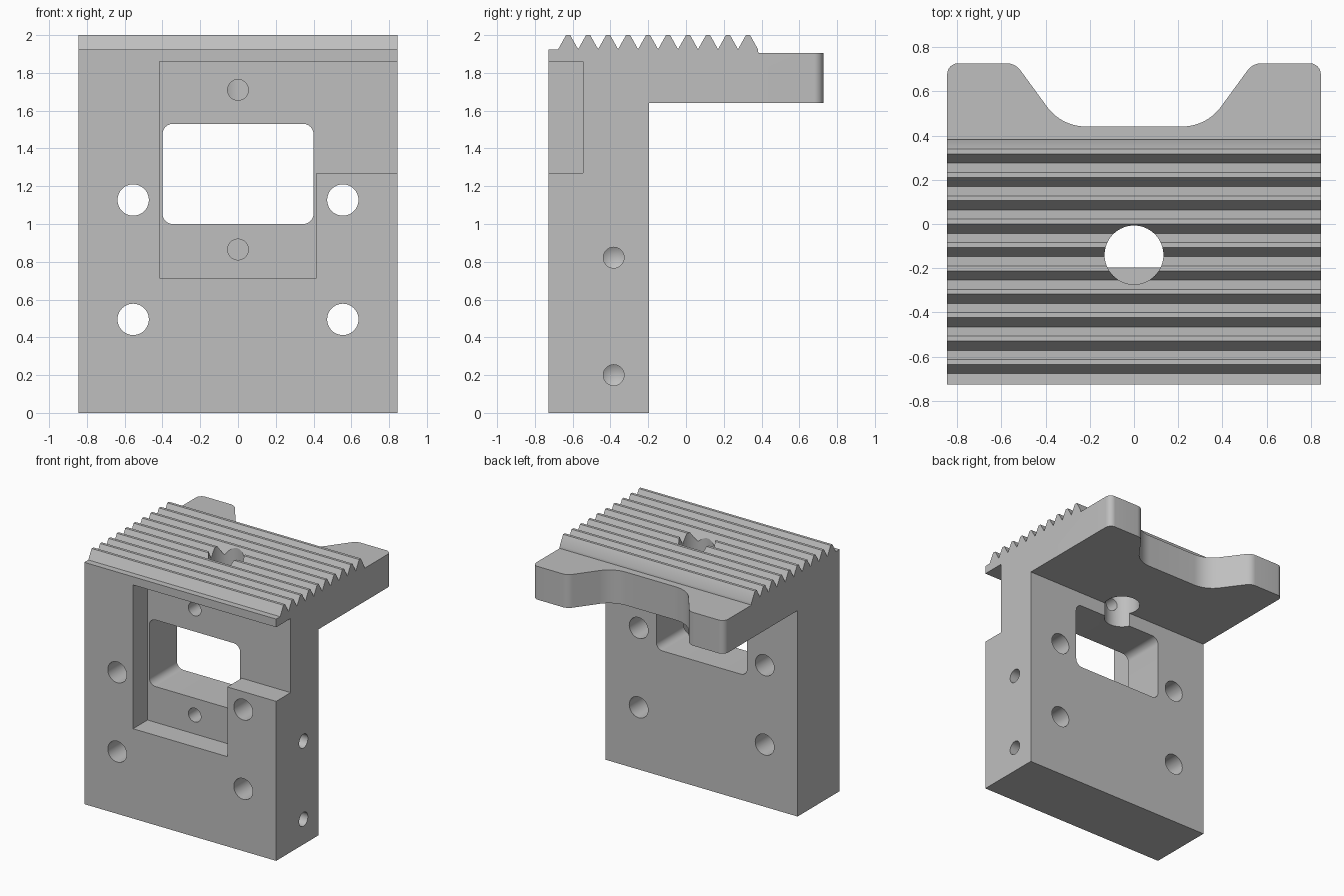
import bpy, bmesh, math
from mathutils import Vector

cube = bpy.data.objects.get("Cube")
if cube:
    bpy.data.objects.remove(cube, do_unlink=True)

grey = bpy.data.materials.new("plain grey")
grey.use_nodes = True
grey.diffuse_color = (0.52, 0.52, 0.52, 1)
grey.node_tree.nodes["Principled BSDF"].inputs["Base Color"].default_value = (0.52, 0.52, 0.52, 1)

PLACE = {
    "x": lambda u, v, d: (d, u, v),
    "y": lambda u, v, d: (u, d, v),
    "z": lambda u, v, d: (u, v, d),
}


def prism(name, outline, axis, start, end, tip=0.0):
    """Extrude a 2D outline along an axis; tip adds a drill point at the start."""
    place = PLACE[axis]
    bm = bmesh.new()
    a = [bm.verts.new(place(u, v, start)) for u, v in outline]
    b = [bm.verts.new(place(u, v, end)) for u, v in outline]
    n = len(outline)
    cap = bm.faces.new(a)
    bm.faces.new(b[::-1])
    for i in range(n):
        j = (i + 1) % n
        bm.faces.new((a[j], a[i], b[i], b[j]))
    if tip:
        point = bmesh.ops.poke(bm, faces=[cap])["verts"][0]
        point.co += Vector(place(0, 0, -tip))
    bmesh.ops.recalc_face_normals(bm, faces=bm.faces)
    mesh = bpy.data.meshes.new(name)
    bm.to_mesh(mesh)
    bm.free()
    mesh.materials.append(grey)
    obj = bpy.data.objects.new(name, mesh)
    bpy.context.collection.objects.link(obj)
    return obj


def circle(u, v, r, n=48):
    return [(u + r * math.cos(2 * math.pi * i / n), v + r * math.sin(2 * math.pi * i / n))
            for i in range(n)]


def rounded(corners, steps=10):
    """Replace each (u, v, radius) corner with an arc."""
    out = []
    for i, (u, v, r) in enumerate(corners):
        p = Vector((u, v))
        if r == 0:
            out.append((u, v))
            continue
        to_prev = (Vector(corners[i - 1][:2]) - p).normalized()
        to_next = (Vector(corners[(i + 1) % len(corners)][:2]) - p).normalized()
        half = to_prev.angle(to_next) / 2
        centre = p + (to_prev + to_next).normalized() * (r / math.sin(half))
        s = p + to_prev * (r / math.tan(half)) - centre
        e = p + to_next * (r / math.tan(half)) - centre
        for k in range(steps + 1):
            t = k / steps
            # spherical blend between the two tangent points
            sweep = math.pi - 2 * half
            q = (s * math.sin((1 - t) * sweep) + e * math.sin(t * sweep)) / math.sin(sweep)
            out.append(tuple(centre + q))
    return out


def combine(target, cutter, operation):
    mod = target.modifiers.new(operation, "BOOLEAN")
    mod.operation = operation
    mod.solver = "EXACT"
    mod.object = cutter
    cutter.hide_render = True
    bpy.context.view_layer.objects.active = target
    bpy.ops.object.modifier_apply(modifier=mod.name)
    bpy.data.objects.remove(cutter, do_unlink=True)


# Side profile: upright wall, overhanging plate and ten ridges on top
W, D = 0.845, 0.727
PITCH, VALLEY, PEAK, FLAT = 0.1058, 1.925, 2.0, 0.011
profile = [(-0.8, 0), (-0.197, 0), (-0.197, 1.64), (0.8, 1.64), (0.8, 1.905), (0.383, 1.905)]
for i in reversed(range(10)):
    y = -0.624 + PITCH * i
    profile += [(y + PITCH / 2, VALLEY), (y + FLAT, PEAK), (y - FLAT, PEAK)]
profile += [(-0.624 - PITCH / 2, VALLEY), (-0.8, VALLEY)]
bracket = prism("ridged_bracket", profile, "x", -1, 1)

# Plan outline: rounded rear arms with a flared recess between them
arm = [(W, D, 0.05), (0.537, D, 0.08), (0.328, 0.441, 0.216)]
plan = [(-W, -D, 0), (W, -D, 0)] + arm + [(-x, y, r) for x, y, r in reversed(arm)]
combine(bracket, prism("plan_trim", rounded(plan), "z", -0.2, 2.2), "INTERSECT")

# Front pocket, open towards the left side
pocket = [(-0.415, 0.715), (0.415, 0.715), (0.415, 1.27), (1.1, 1.27), (1.1, 1.86), (-0.415, 1.86)]
combine(bracket, prism("pocket_cutter", pocket, "y", -1, -0.545), "DIFFERENCE")

# Rounded window through the wall
window = [(-0.4, 1.0, 0.055), (0.4, 1.0, 0.055), (0.4, 1.53, 0.055), (-0.4, 1.53, 0.055)]
combine(bracket, prism("window_cutter", rounded(window), "y", -1, 0), "DIFFERENCE")

# Four mounting holes through the wall
for x in (-0.555, 0.555):
    for z in (0.495, 1.127):
        combine(bracket, prism("mount_hole", circle(x, z, 0.083), "y", -1, 0), "DIFFERENCE")

# Vertical hole from the ridges down into the window
combine(bracket, prism("top_hole", circle(0, -0.14, 0.133, 64), "z", 1.3, 2.2), "DIFFERENCE")

# Small blind holes above and below the window
for z in (0.865, 1.71):
    combine(bracket, prism("pocket_hole", circle(0, z, 0.055), "y", -0.8, -0.25), "DIFFERENCE")

# Drilled holes in the left side
for z in (0.2, 0.822):
    combine(bracket, prism("side_hole", circle(-0.383, z, 0.055), "x", 0.45, 1.1, 0.033), "DIFFERENCE")

bpy.ops.object.select_all(action="DESELECT")
bracket.select_set(True)
bpy.context.view_layer.objects.active = bracket
bpy.ops.object.shade_smooth_by_angle(angle=math.radians(25))
